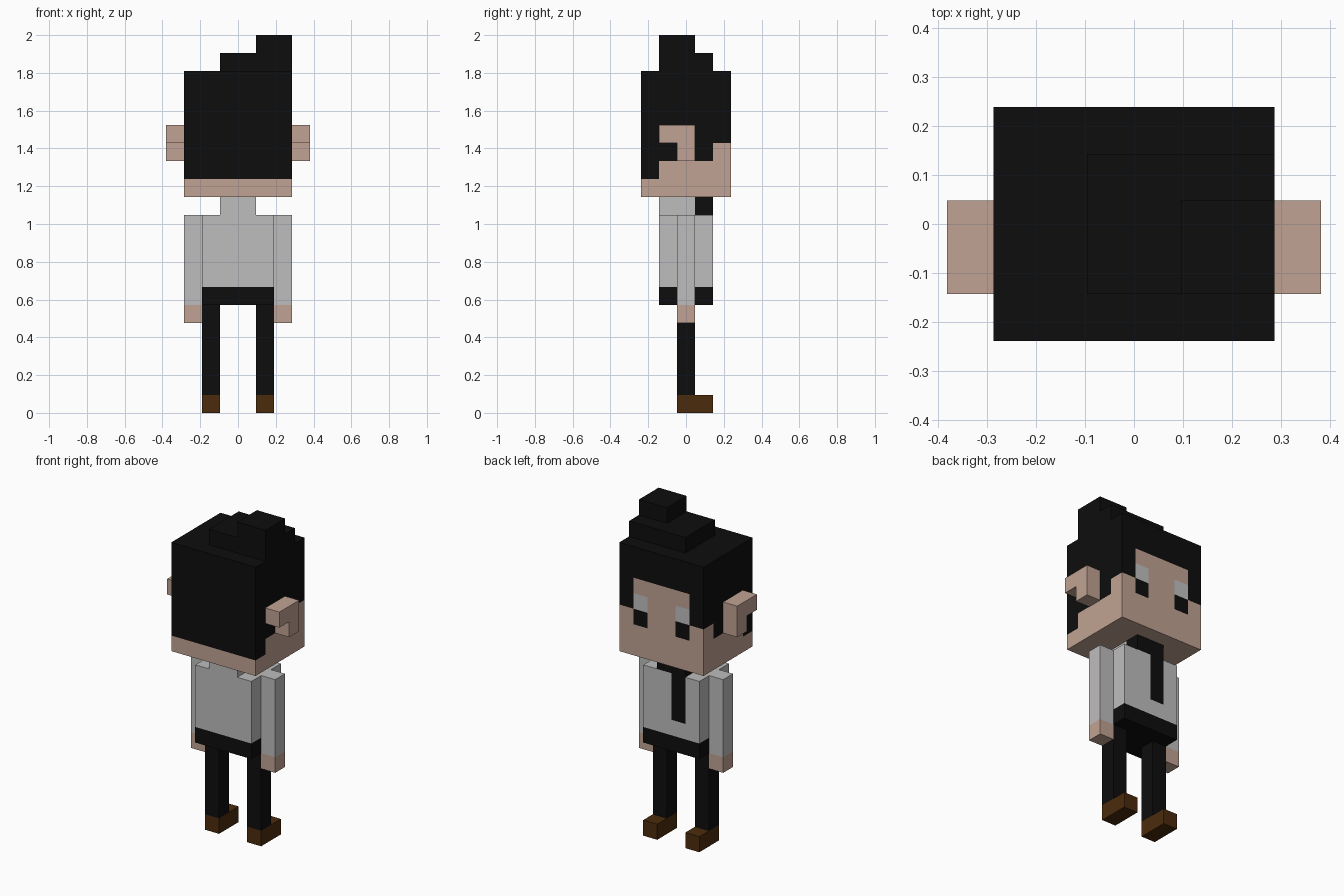
import bpy
import bmesh
from mathutils import Vector

cube = bpy.data.objects.get("Cube")
if cube:
    bpy.data.objects.remove(cube, do_unlink=True)

U = 2 / 21  # one block; the figure is 21 blocks tall


def material(name, rgb):
    lin = [((c / 255 + 0.055) / 1.055) ** 2.4 if c > 10 else c / 255 / 12.92 for c in rgb]
    mat = bpy.data.materials.new(name)
    mat.use_nodes = True
    mat.diffuse_color = (*lin, 1)
    bsdf = next(n for n in mat.node_tree.nodes if n.type == 'BSDF_PRINCIPLED')
    bsdf.inputs["Base Color"].default_value = (*lin, 1)
    bsdf.inputs["Roughness"].default_value = 0.9
    return mat


BLACK = material("black", (13, 13, 13))
SKIN = material("skin", (192, 162, 147))
SHIRT = material("shirt grey", (191, 189, 190))
EYE = material("eye grey", (192, 193, 194))
BROWN = material("shoe brown", (75, 43, 12))


def finish(name, bm, mats, rule=None):
    """Colour faces by a rule on centre and normal, scale blocks to units, link."""
    bmesh.ops.recalc_face_normals(bm, faces=bm.faces[:])
    bm.normal_update()
    if rule:
        for f in bm.faces:
            f.material_index = mats.index(rule(f.calc_center_median(), f.normal))
    bmesh.ops.scale(bm, vec=(U, U, U), verts=bm.verts[:])
    mesh = bpy.data.meshes.new(name)
    bm.to_mesh(mesh)
    bm.free()
    for m in mats:
        mesh.materials.append(m)
    obj = bpy.data.objects.new(name, mesh)
    bpy.context.collection.objects.link(obj)
    return obj


def block(name, lo, hi, mats, rule=None, cuts=((), (), ())):
    """Box between two corners, sliced at the given x, y and z positions."""
    lo, hi = Vector(lo), Vector(hi)
    bm = bmesh.new()
    bmesh.ops.create_cube(bm, size=1)
    for v in bm.verts:
        v.co = Vector((lo[i] + (v.co[i] + 0.5) * (hi[i] - lo[i]) for i in range(3)))
    for axis, positions in enumerate(cuts):
        for p in positions:
            co, no = Vector(), Vector()
            co[axis], no[axis] = p, 1
            bmesh.ops.bisect_plane(bm, geom=bm.verts[:] + bm.edges[:] + bm.faces[:],
                                   plane_co=co, plane_no=no)
    return finish(name, bm, mats, rule)


def head_colour(c, n):
    if n.z > 0.5:
        return BLACK
    if n.z < -0.5:
        return SKIN
    if n.y > 0.5:  # face side: eyes, then fringe
        if 1 < abs(c.x) < 2 and 14 < c.z < 16:
            return EYE if c.z > 15 else BLACK
        return SKIN if c.z < 15 or (abs(c.x) < 2 and c.z < 17) else BLACK
    if n.y < -0.5:
        return BLACK if c.z > 13 else SKIN
    # stepped hairline on the sides
    hairline = 13 if c.y < -1.5 else 15 if c.y > 1.5 else 14
    return BLACK if c.z > hairline else SKIN


def torso_colour(c, n):
    if c.z < 7:
        return BLACK  # waistband
    tie = n.y > 0.5 and -1 < c.x < 0 and c.z > 8
    return BLACK if tie else SHIRT


# Head and stacked hair bun
block("head", (-3, -2.5, 12), (3, 2.5, 19), [SKIN, BLACK, EYE], head_colour,
      (range(-2, 3), (-1.5, -0.5, 0.5, 1.5), range(13, 18)))
block("hair_bun_base", (-1, -1.5, 19), (3, 1.5, 20), [BLACK])
block("hair_bun_top", (1, -1.5, 20), (3, 0.5, 21), [BLACK])

# Neck, collar and torso
block("neck", (-1, -1.5, 11), (1, 0.5, 12), [SHIRT])
block("collar", (-1, 0.5, 11), (1, 1.5, 12), [BLACK])
block("torso", (-2, -1.5, 6), (2, 1.5, 11), [SHIRT, BLACK], torso_colour,
      ((-1, 0), (), (7, 8)))

# Paired parts: ears, arms, hands, legs, shoes
EAR_PROFILE = [(-1.5, 15), (-0.5, 15), (-0.5, 14), (0.5, 14), (0.5, 16), (-1.5, 16)]
for side, s in (("left", 1), ("right", -1)):
    def pair(name, x0, x1, y, z, mat):
        xs = sorted((s * x0, s * x1))
        block(f"{side}_{name}", (xs[0], y[0], z[0]), (xs[1], y[1], z[1]), [mat])

    bm = bmesh.new()
    face = bm.faces.new([bm.verts.new((s * 3, y, z)) for y, z in EAR_PROFILE])
    ext = bmesh.ops.extrude_face_region(bm, geom=[face], use_keep_orig=True)
    moved = [g for g in ext["geom"] if isinstance(g, bmesh.types.BMVert)]
    bmesh.ops.translate(bm, vec=(s, 0, 0), verts=moved)
    finish(f"{side}_ear", bm, [SKIN])

    pair("sleeve", 2, 3, (-0.5, 0.5), (6, 11), SHIRT)
    pair("hand", 2, 3, (-0.5, 0.5), (5, 6), SKIN)
    pair("leg", 1, 2, (-0.5, 0.5), (1, 6), BLACK)
    pair("shoe", 1, 2, (-0.5, 1.5), (0, 1), BROWN)
